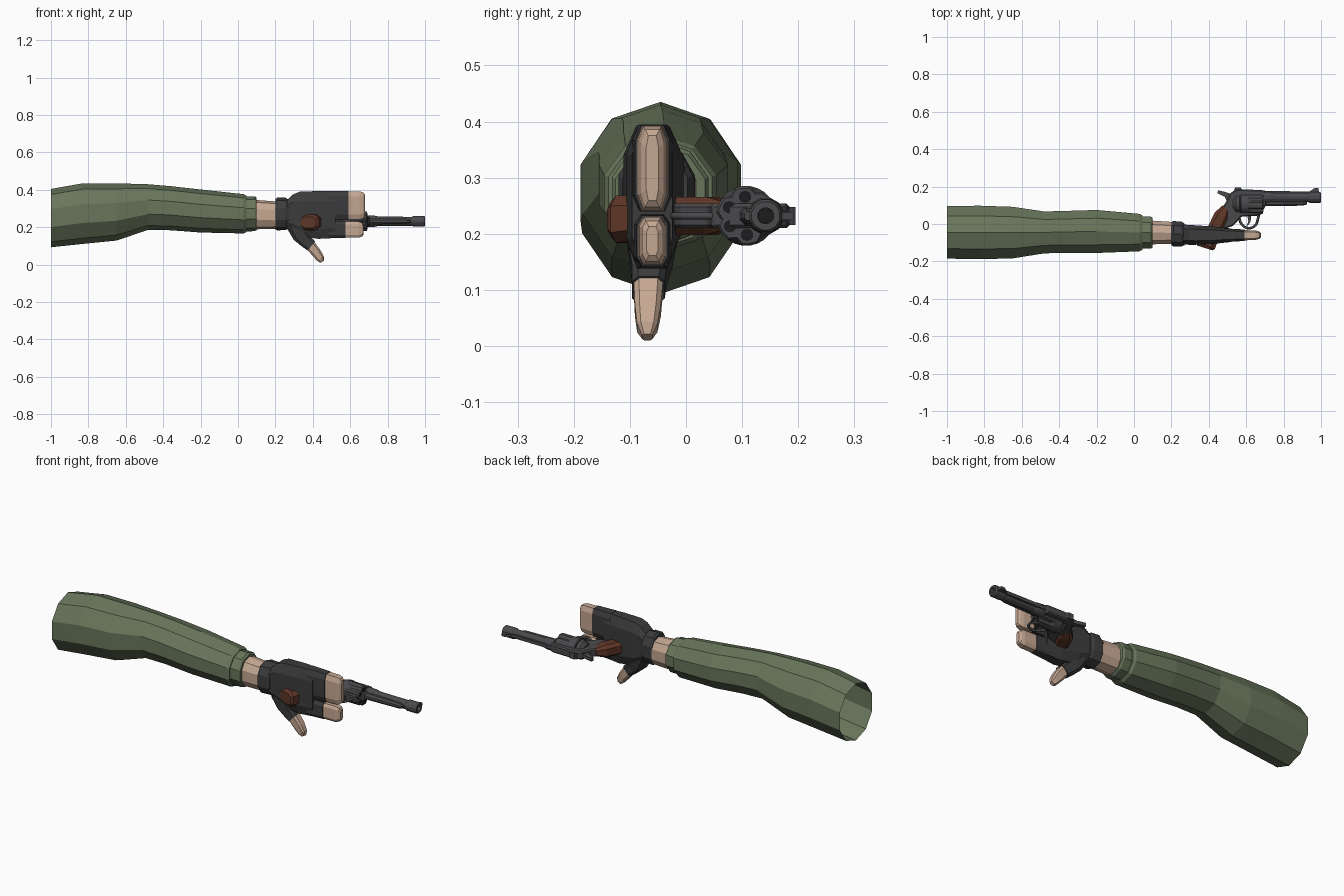
import bpy, bmesh, math
from mathutils import Vector

if "Cube" in bpy.data.objects:
    bpy.data.objects.remove(bpy.data.objects["Cube"])

Y, Z = Vector((0, 1, 0)), Vector((0, 0, 1))
AXIS_Z = 0.232   # height of the revolver's centre plane


def material(name, rgb):
    m = bpy.data.materials.new(name)
    m.use_nodes = True
    m.diffuse_color = (*rgb, 1)
    bsdf = m.node_tree.nodes["Principled BSDF"]
    bsdf.inputs["Base Color"].default_value = (*rgb, 1)
    bsdf.inputs["Roughness"].default_value = 0.8
    return m


GREEN = material("sleeve green", (0.14, 0.18, 0.105))
SKIN = material("skin", (0.56, 0.39, 0.29))
GLOVE = material("glove black", (0.045, 0.045, 0.047))
METAL = material("gun metal", (0.068, 0.068, 0.074))
WOOD = material("grip brown", (0.115, 0.038, 0.021))
BORE = material("bore black", (0.012, 0.012, 0.013))


def finish(name, bm, mat):
    bmesh.ops.recalc_face_normals(bm, faces=bm.faces)
    me = bpy.data.meshes.new(name)
    bm.to_mesh(me)
    bm.free()
    me.materials.append(mat)
    ob = bpy.data.objects.new(name, me)
    bpy.context.collection.objects.link(ob)
    return ob


def loft(name, rings, mat, n=8, power=0.5, side=Y, phase=None, straight=True,
         cap_start=True):
    """Skin rings (x, y, z, half size along side, half size across)."""
    phase = math.pi / n if phase is None else phase
    def curve(v):
        return math.copysign(abs(v) ** power, v)
    angles = [phase + math.tau * i / n for i in range(n)]
    us = [curve(math.cos(a)) for a in angles]
    vs = [curve(math.sin(a)) for a in angles]
    um, vm = max(map(abs, us)), max(map(abs, vs))
    pts = [Vector(r[:3]) for r in rings]
    bm = bmesh.new()
    loops = []
    for i, r in enumerate(rings):
        if straight:
            t = Vector((1, 0, 0))
        else:
            t = (pts[min(i + 1, len(pts) - 1)] - pts[max(i - 1, 0)]).normalized()
        across = t.cross(side)
        loops.append([bm.verts.new(pts[i] + side * (u / um * r[3]) + across * (v / vm * r[4]))
                      for u, v in zip(us, vs)])
    for a, b in zip(loops, loops[1:]):
        for k in range(n):
            j = (k + 1) % n
            bm.faces.new((a[k], a[j], b[j], b[k]))
    if cap_start:
        bm.faces.new(loops[0])
    bm.faces.new(loops[-1])
    return finish(name, bm, mat)


def tube(name, y, z, steps, mat, n=12):
    """Round part along x from (x, radius) steps."""
    return loft(name, [(x, y, z, r, r) for x, r in steps], mat, n=n, power=1)


def plate(name, outline, half, mat, bevel=0.0):
    """Prism with an outline in x and y, centred on the gun plane."""
    bm = bmesh.new()
    face = bm.faces.new([bm.verts.new((x, y, AXIS_Z - half)) for x, y in outline])
    new = bmesh.ops.extrude_face_region(bm, geom=[face])["geom"]
    bmesh.ops.translate(bm, vec=(0, 0, 2 * half),
                        verts=[v for v in new if isinstance(v, bmesh.types.BMVert)])
    ob = finish(name, bm, mat)
    if bevel:
        mod = ob.modifiers.new("bevel", "BEVEL")
        mod.width, mod.segments = bevel, 1
    return ob


# Sleeve, open at the elbow end
loft("sleeve", [(-1, -.045, .249, .14, .156), (-.83, -.045, .273, .143, .162),
                (-.65, -.046, .282, .138, .153), (-.48, -.045, .308, .112, .122),
                (-.36, -.042, .302, .112, .118), (-.2, -.04, .287, .115, .115),
                (.03, -.046, .272, .1, .105), (.045, -.046, .272, .092, .097)],
     GREEN, n=10, power=1, phase=math.pi / 2, cap_start=False)
loft("sleeve_cuff", [(.03, -.046, .272, .086, .094), (.09, -.046, .272, .086, .093),
                     (.1, -.046, .271, .08, .086)],
     GREEN, n=10, power=1, phase=math.pi / 2)

# Forearm skin between sleeve and glove
loft("wrist", [(.08, -.045, .268, .064, .079), (.22, -.048, .264, .058, .073)],
     SKIN, n=10, power=.85, phase=math.pi / 2)

# Glove
loft("glove_band", [(.2, -.052, .27, .063, .082), (.21, -.052, .271, .068, .088),
                    (.255, -.054, .272, .066, .086), (.27, -.055, .27, .058, .078)],
     GLOVE, n=10, power=.85, phase=math.pi / 2)
loft("glove_palm", [(.255, -.056, .268, .054, .072), (.295, -.058, .276, .053, .1),
                    (.33, -.059, .272, .052, .118), (.43, -.06, .266, .046, .128),
                    (.52, -.06, .268, .036, .125)], GLOVE, power=.6)
loft("glove_upper_fingers", [(.48, -.06, .317, .036, .078), (.59, -.06, .317, .031, .077)],
     GLOVE)
loft("glove_lower_finger", [(.48, -.06, .188, .034, .047), (.575, -.06, .188, .028, .045)],
     GLOVE)
loft("glove_thumb", [(.31, -.06, .21, .046, .05), (.335, -.062, .155, .038, .043),
                     (.362, -.065, .125, .031, .035), (.392, -.067, .1, .029, .031)],
     GLOVE, straight=False)

# Bare fingertips
loft("upper_fingertips", [(.58, -.06, .317, .028, .075), (.65, -.06, .317, .025, .075),
                          (.67, -.06, .317, .02, .069), (.678, -.06, .317, .011, .058)], SKIN)
loft("lower_fingertip", [(.565, -.06, .187, .025, .043), (.645, -.06, .187, .023, .043),
                         (.665, -.06, .187, .018, .036), (.672, -.06, .187, .01, .026)], SKIN)
loft("thumb_tip", [(.387, -.067, .104, .026, .028), (.42, -.068, .062, .023, .026),
                   (.441, -.069, .032, .018, .021), (.451, -.069, .016, .009, .011)],
     SKIN, straight=False)

# Revolver grip, passing through the palm
loft("grip", [(.492, .09, AXIS_Z, .02, .02), (.468, .045, AXIS_Z, .034, .04),
              (.432, -.03, AXIS_Z, .034, .04), (.398, -.085, AXIS_Z - .004, .04, .05),
              (.383, -.112, AXIS_Z - .006, .042, .054), (.378, -.128, AXIS_Z - .006, .03, .042)],
     WOOD, side=Z, straight=False, power=.65)

# Revolver frame, hammer and trigger
plate("frame", [(.455, -.035), (.455, .06), (.49, .115), (.515, .165), (.545, .185),
                (.69, .182), (.71, .16), (.705, .1), (.675, .045), (.575, .04), (.53, -.01)],
      .022, METAL, .006)
tube("recoil_shield", .107, AXIS_Z, [(.53, .03), (.545, .047), (.563, .05)], METAL, 16)
plate("hammer", [(.5, .115), (.485, .145), (.445, .165), (.45, .18), (.485, .172), (.52, .16)],
      .009, METAL)
plate("trigger", [(.605, .045), (.612, .015), (.602, -.008), (.61, -.008), (.624, .015),
                  (.625, .045)], .006, METAL)
plate("rear_sight", [(.535, .18), (.54, .195), (.57, .195), (.58, .18)], .016, METAL)

# Trigger guard as a bent rod
curve = bpy.data.curves.new("trigger_guard", "CURVE")
curve.dimensions = "3D"
curve.bevel_depth, curve.bevel_resolution, curve.resolution_u = .007, 1, 4
path = [(.56, .04), (.575, 0), (.61, -.022), (.648, -.008), (.662, .025), (.668, .055)]
spline = curve.splines.new("BEZIER")
spline.bezier_points.add(len(path) - 1)
for p, (x, y) in zip(spline.bezier_points, path):
    p.co = (x, y, AXIS_Z)
    p.handle_left_type = p.handle_right_type = "AUTO"
curve.materials.append(METAL)
bpy.context.collection.objects.link(bpy.data.objects.new("trigger_guard", curve))

# Cylinder with six flutes and six chambers
drum = tube("cylinder", .107, AXIS_Z, [(.568, .05), (.572, .053), (.61, .053), (.625, .053),
                                       (.686, .053), (.691, .049)], METAL, 24)
for i, v in enumerate(drum.data.vertices):
    if i >= 72 and i % 4 == 0:
        v.co.y = .107 + (v.co.y - .107) * .84
        v.co.z = AXIS_Z + (v.co.z - AXIS_Z) * .84
for k in range(6):
    a = math.tau * (k + .55) / 6
    tube("chamber", .107 + .034 * math.cos(a), AXIS_Z + .034 * math.sin(a),
         [(.688, .011), (.693, .011)], BORE, 10)

# Barrel with hollow muzzle, ejector rod housing, rib and front sight
tube("barrel", .142, AXIS_Z, [(.69, .032), (.73, .03), (.75, .025), (.93, .024), (.94, .029),
                              (.993, .029), (1, .025), (1, .014), (.96, .013)], METAL)
tube("muzzle_bore", .142, AXIS_Z, [(.96, .0135), (.966, .0135)], BORE)
tube("ejector_housing", .112, AXIS_Z, [(.69, .017), (.9, .014), (.925, .008)], METAL, 8)
plate("barrel_rib", [(.69, .155), (.69, .178), (.99, .172), (.99, .155)], .009, METAL)
plate("front_sight", [(.93, .168), (.965, .192), (.985, .192), (.99, .168)], .007, METAL)
